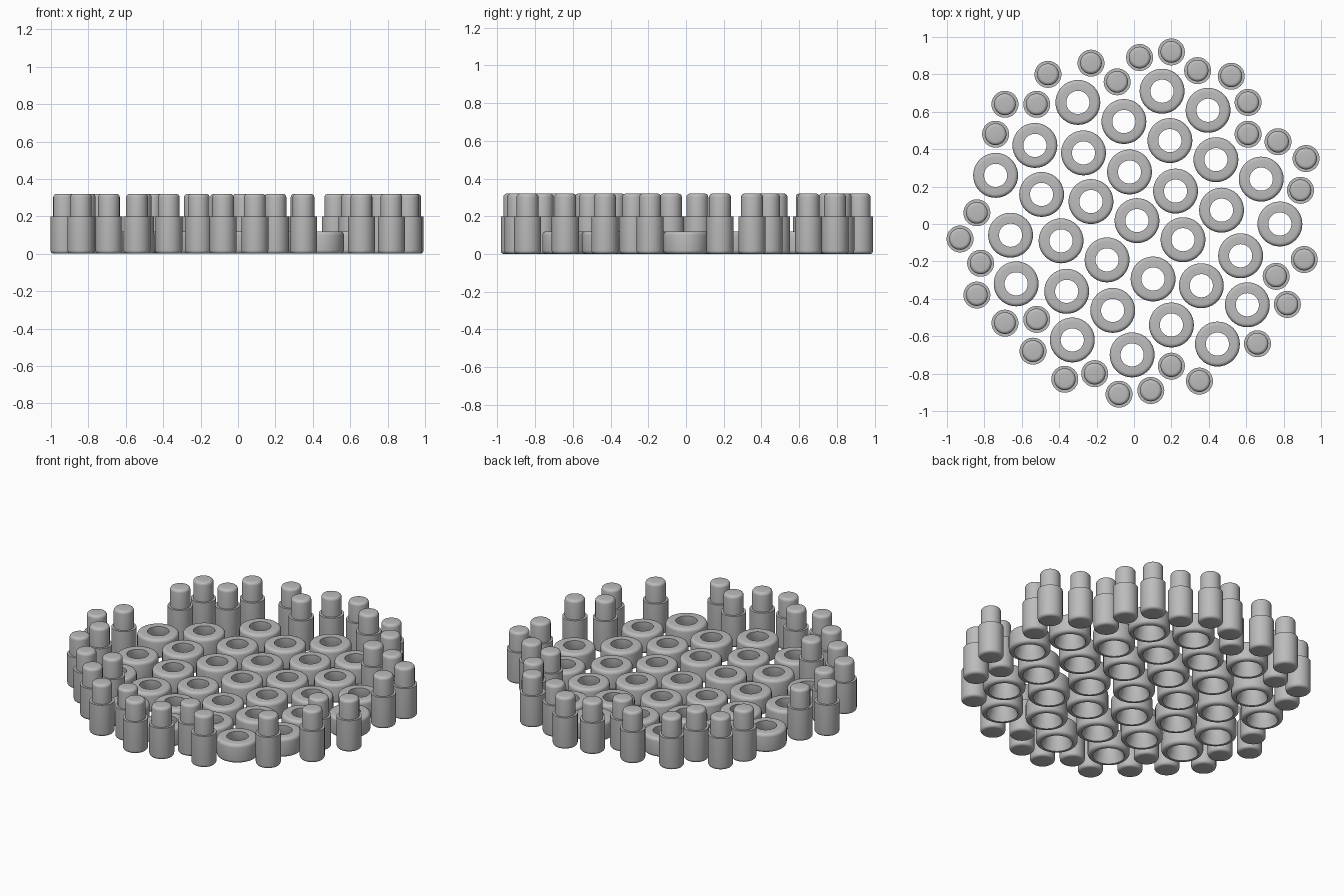
import bpy
import bmesh
from math import cos, sin, tau, pi, radians

default_cube = bpy.data.objects.get("Cube")
if default_cube:
    bpy.data.objects.remove(default_cube, do_unlink=True)

SEGMENTS = 40

grey = bpy.data.materials.new("plain grey")
grey.use_nodes = True
grey_value = (0.5, 0.5, 0.5, 1.0)
grey.diffuse_color = grey_value
grey.node_tree.nodes["Principled BSDF"].inputs["Base Color"].default_value = grey_value


def arc(radius, height, size, start, end, steps=5):
    """Rounded corner of a profile, centred on (radius, height)."""
    points = []
    for i in range(steps + 1):
        angle = start + (end - start) * i / steps
        points.append((radius + size * cos(angle), height + size * sin(angle)))
    return points


def lathe(name, profile, closed):
    """Spin a (radius, height) profile about z; an open one gets end caps."""
    bm = bmesh.new()
    loops = []
    for radius, height in profile:
        loop = []
        for i in range(SEGMENTS):
            angle = tau * i / SEGMENTS
            loop.append(bm.verts.new((radius * cos(angle), radius * sin(angle), height)))
        loops.append(loop)
    following = loops[1:] + loops[:1] if closed else loops[1:]
    for low, high in zip(loops, following):
        for i in range(SEGMENTS):
            j = (i + 1) % SEGMENTS
            bm.faces.new((low[i], low[j], high[j], high[i]))
    if not closed:
        bm.faces.new(reversed(loops[0]))
        bm.faces.new(loops[-1])
    bmesh.ops.recalc_face_normals(bm, faces=bm.faces)
    mesh = bpy.data.meshes.new(name)
    bm.to_mesh(mesh)
    bm.free()
    mesh.materials.append(grey)
    return mesh


def place(name, mesh, x, y):
    part = bpy.data.objects.new(name, mesh)
    part.location = (x, y, 0)
    bpy.context.collection.objects.link(part)
    return part


def smooth(part):
    bpy.ops.object.select_all(action="DESELECT")
    part.select_set(True)
    bpy.context.view_layer.objects.active = part
    bpy.ops.object.shade_smooth_by_angle(angle=radians(35))


# Ring: rounded outer rim, hole that widens towards the underside
ring_profile = (
    arc(0.1, 0.02, 0.02, -pi / 2, 0)
    + arc(0.1, 0.1, 0.02, 0, pi / 2)
    + [(0.062, 0.12), (0.062, 0.1), (0.068, 0.07), (0.077, 0.035), (0.09, 0)]
)
ring_mesh = lathe("ring", ring_profile, closed=True)

# Pin: wide rounded foot, sharp shoulder, narrower rounded head
pin_profile = (
    arc(0.054, 0.018, 0.018, -pi / 2, 0)
    + [(0.072, 0.2), (0.058, 0.2)]
    + arc(0.04, 0.302, 0.018, 0, pi / 2)
)
pin_mesh = lathe("pin", pin_profile, closed=False)

# Rows of rings: first centre and number of rings, all along one direction
row_step = (0.246, -0.102)
ring_rows = [
    (0.15, 0.71, 2), (-0.30, 0.65, 4), (-0.53, 0.42, 1), (-0.27, 0.38, 4),
    (-0.74, 0.26, 2), (-0.23, 0.12, 3), (-0.66, -0.06, 1), (-0.39, -0.09, 3),
    (0.68, 0.24, 1), (0.78, 0, 1), (0.57, -0.17, 1), (0.36, -0.33, 2),
    (-0.63, -0.32, 1), (-0.36, -0.36, 2), (0.2, -0.54, 2), (-0.33, -0.62, 1),
    (-0.01, -0.70, 1),
]
rings = []
for x, y, count in ring_rows:
    for k in range(count):
        rings.append(place("ring", ring_mesh, x + k * row_step[0], y + k * row_step[1]))

# Pins standing around the rings, clockwise from the back left
pin_centres = [
    (-0.46, 0.80), (-0.23, 0.86), (-0.09, 0.76), (0.03, 0.89), (0.2, 0.92),
    (0.34, 0.82), (0.52, 0.79), (0.61, 0.65), (0.61, 0.48), (0.77, 0.44),
    (0.92, 0.35), (0.89, 0.18), (0.91, -0.19), (0.76, -0.28), (0.82, -0.43),
    (0.66, -0.64), (0.35, -0.84), (0.2, -0.76), (0.09, -0.89), (-0.08, -0.91),
    (-0.21, -0.80), (-0.37, -0.83), (-0.54, -0.68), (-0.52, -0.51), (-0.69, -0.53),
    (-0.84, -0.38), (-0.82, -0.21), (-0.93, -0.08), (-0.84, 0.06), (-0.74, 0.48),
    (-0.69, 0.64), (-0.52, 0.64),
]
pins = [place("pin", pin_mesh, x, y) for x, y in pin_centres]

# Every ring and every pin shares its mesh, so shading one of each is enough
smooth(rings[0])
smooth(pins[0])
